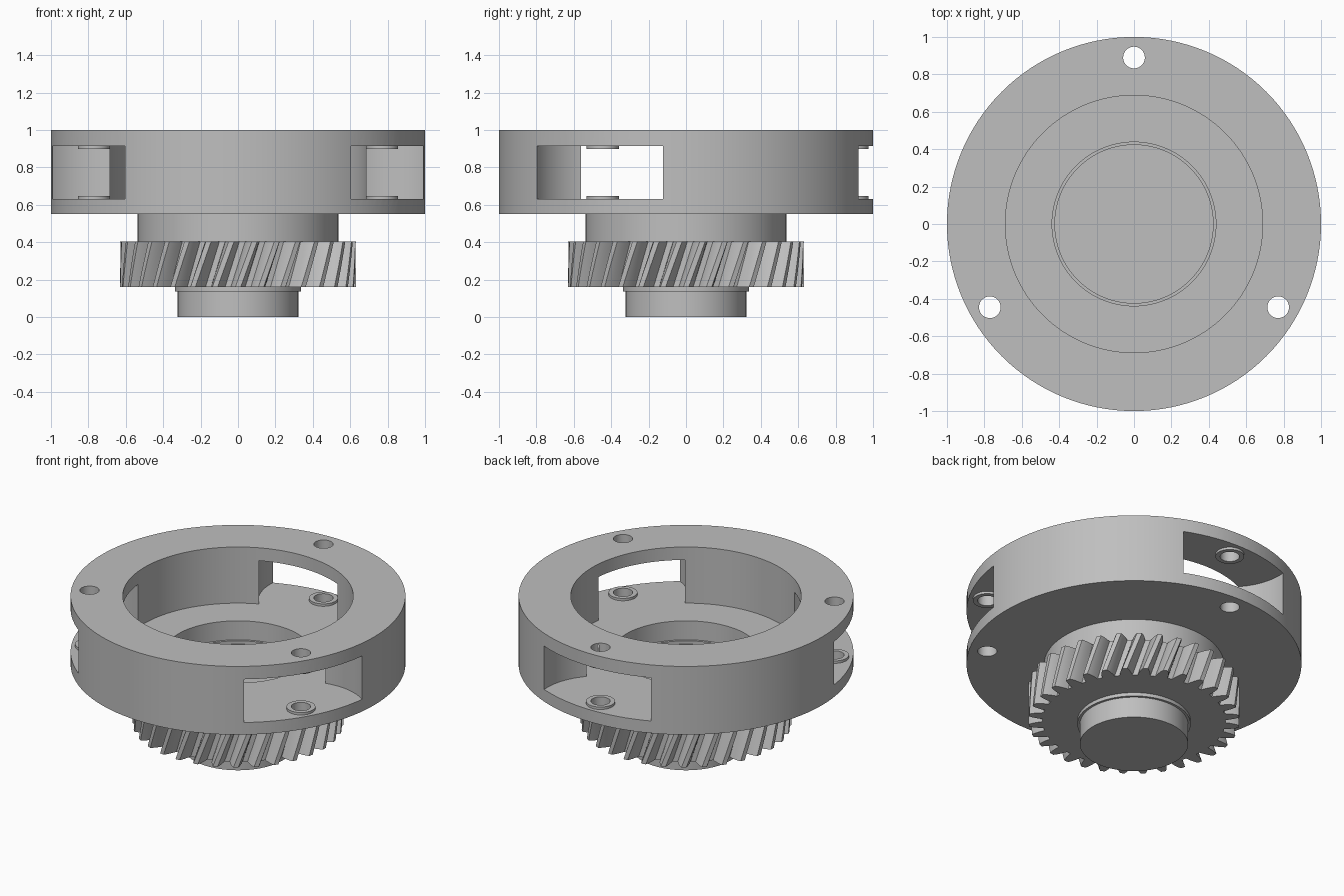
import bpy, bmesh, math
from mathutils import Matrix, Vector

cube = bpy.data.objects.get("Cube")
if cube:
    bpy.data.objects.remove(cube, do_unlink=True)

steel = bpy.data.materials.new("plain_grey_steel")
steel.use_nodes = True
GREY = (0.52, 0.52, 0.52, 1)
steel.diffuse_color = GREY
steel.node_tree.nodes["Principled BSDF"].inputs["Base Color"].default_value = GREY

FLOOR, CEIL = 0.63, 0.915      # pocket floor and ceiling
PIN_RADIUS, HOLE = 0.89, 0.058  # pin circle and pin hole
PIN_ANGLES = [math.radians(a) for a in (90, 210, 330)]


def finish(bm, name):
    bmesh.ops.recalc_face_normals(bm, faces=bm.faces)
    mesh = bpy.data.meshes.new(name)
    bm.to_mesh(mesh)
    bm.free()
    mesh.materials.append(steel)
    obj = bpy.data.objects.new(name, mesh)
    bpy.context.collection.objects.link(obj)
    return obj


def activate(obj):
    bpy.ops.object.select_all(action='DESELECT')
    obj.select_set(True)
    bpy.context.view_layer.objects.active = obj


def smooth(obj, angle=30):
    activate(obj)
    bpy.ops.object.shade_smooth_by_angle(angle=math.radians(angle))


def lathe(name, profile, steps=128, centre=(0, 0)):
    """Turn an (r, z) profile about a vertical axis."""
    bm = bmesh.new()
    verts = [bm.verts.new((r, 0, z)) for r, z in profile]
    edges = [bm.edges.new(pair) for pair in zip(verts, verts[1:])]
    bmesh.ops.spin(bm, geom=verts + edges, cent=(0, 0, 0), axis=(0, 0, 1),
                   angle=math.tau, steps=steps)
    bmesh.ops.remove_doubles(bm, verts=bm.verts, dist=1e-5)
    bmesh.ops.translate(bm, verts=bm.verts, vec=(*centre, 0))
    return finish(bm, name)


def cut(target, centre, radius, low, high, steps):
    """Subtract a vertical cylinder from the target."""
    cutter = lathe("cutter", [(0, low), (radius, low), (radius, high), (0, high)],
                   steps, centre)
    cutter.hide_render = True
    mod = target.modifiers.new("cut", 'BOOLEAN')
    mod.operation, mod.solver, mod.object = 'DIFFERENCE', 'EXACT', cutter
    activate(target)
    bpy.ops.object.modifier_apply(modifier=mod.name)
    bpy.data.objects.remove(cutter, do_unlink=True)


# Carrier: shaft stub, collar, neck, drum and stepped bearing seat
carrier = lathe("carrier_body", [
    (0, 0), (0.323, 0), (0.323, 0.137), (0.338, 0.137), (0.338, 0.2),
    (0.537, 0.2), (0.537, 0.55), (1, 0.55), (1, 1), (0.688, 1),
    (0.688, FLOOR), (0.438, FLOOR), (0.438, 0.505), (0.423, 0.505),
    (0.423, 0.485), (0, 0.485)])

# Round gear pockets, pin holes and raised pin washers
for i, a in enumerate(PIN_ANGLES):
    pin = (PIN_RADIUS * math.cos(a), PIN_RADIUS * math.sin(a))
    cut(carrier, pin, 0.39, FLOOR, CEIL, 96)
    cut(carrier, pin, HOLE, 0.5, 1.1, 40)
    for side, base, top in (("lower", FLOOR, FLOOR + 0.016),
                            ("upper", CEIL, CEIL - 0.016)):
        washer = lathe(f"{side}_pin_washer_{i + 1}",
                       [(HOLE, base), (HOLE, top), (0.086, top), (0.086, base)],
                       40, pin)
        smooth(washer)
smooth(carrier)

# Helical gear: tooth outline stacked in twisted layers
TEETH, LAYERS, LOW, HIGH, TWIST = 32, 6, 0.16, 0.403, 0.14
flank = [(0.547, 0.07), (0.57, 0.061), (0.593, 0.049), (0.614, 0.036), (0.63, 0.023)]
tooth = [(r, -h) for r, h in flank] + [(r, h) for r, h in reversed(flank)]
bm = bmesh.new()
rings = []
for k in range(LAYERS + 1):
    t = k / LAYERS
    z = LOW + (HIGH - LOW) * t
    rings.append([bm.verts.new((r * math.cos(b), r * math.sin(b), z))
                  for n in range(TEETH) for r, h in tooth
                  for b in [math.tau * n / TEETH + h + TWIST * t]])
for lower, upper in zip(rings, rings[1:]):
    for j in range(len(lower)):
        m = (j + 1) % len(lower)
        bm.faces.new((lower[j], lower[m], upper[m], upper[j]))
bm.faces.new(rings[0])
bm.faces.new(rings[-1])
smooth(finish(bm, "helical_gear"), 25)
